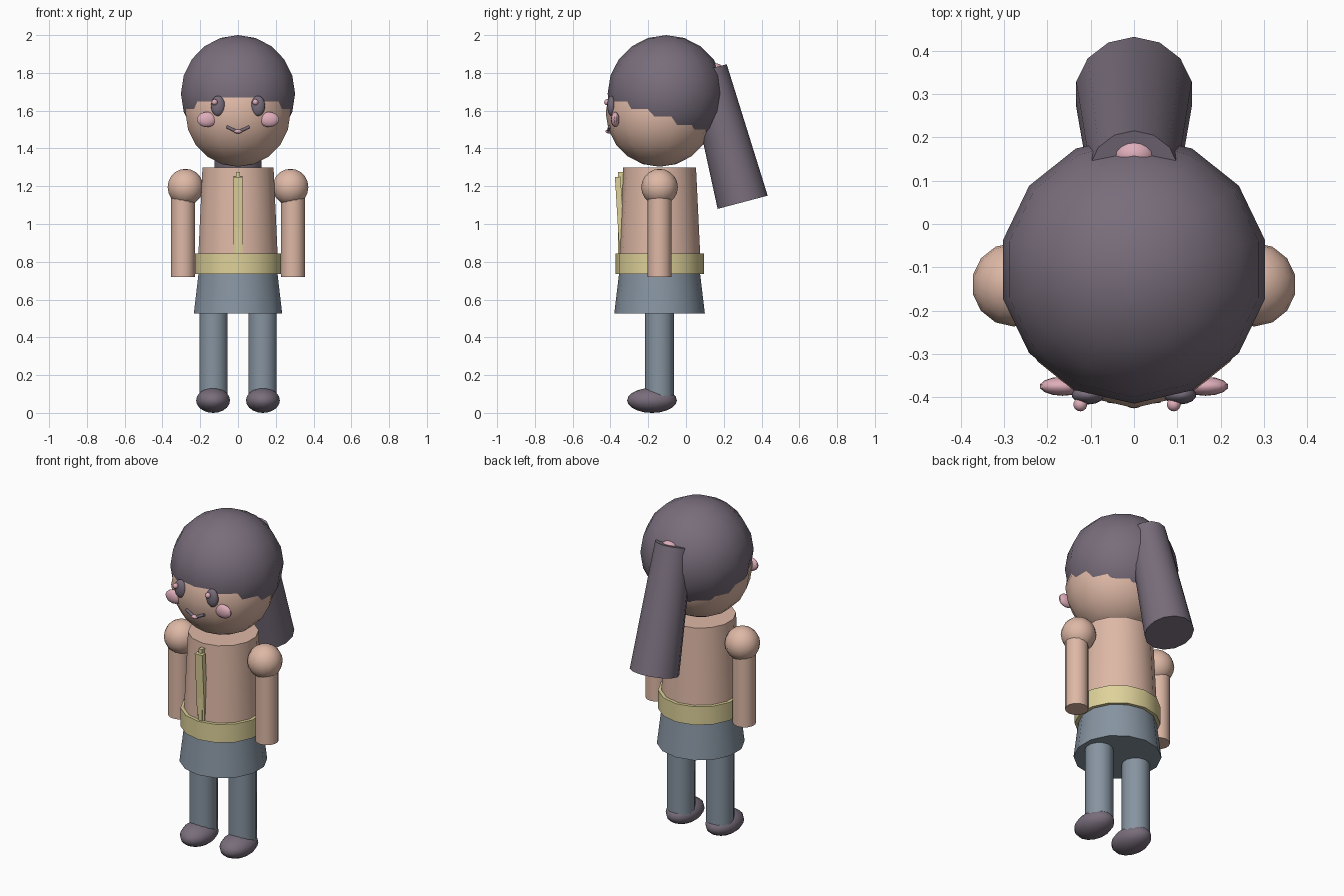
import bpy, bmesh, math
from mathutils import Matrix, Vector

cube = bpy.data.objects.get("Cube")
if cube:
    bpy.data.objects.remove(cube, do_unlink=True)


def material(name, rgb):
    m = bpy.data.materials.new(name)
    m.use_nodes = True
    m.diffuse_color = (*rgb, 1)
    m.node_tree.nodes["Principled BSDF"].inputs["Base Color"].default_value = (*rgb, 1)
    return m


PLUM = material("dusky_plum", (0.19, 0.155, 0.20))
SKIN = material("skin", (0.73, 0.48, 0.38))
BLUE = material("slate_blue", (0.24, 0.295, 0.355))
YELLOW = material("pale_yellow", (0.73, 0.64, 0.32))
PINK = material("pink", (0.73, 0.42, 0.49))
SIDES = 14
AXIS_Y = -0.14      # depth of the body's vertical axis


def finish(name, bm, mat):
    mesh = bpy.data.meshes.new(name)
    bm.to_mesh(mesh)
    bm.free()
    mesh.materials.append(mat)
    ob = bpy.data.objects.new(name, mesh)
    bpy.context.collection.objects.link(ob)
    bpy.ops.object.select_all(action='DESELECT')
    ob.select_set(True)
    bpy.context.view_layer.objects.active = ob
    bpy.ops.object.shade_smooth_by_angle(angle=math.radians(40))
    return ob


def ball(name, centre, radii, mat, rings=10):
    bm = bmesh.new()
    bmesh.ops.create_uvsphere(bm, u_segments=SIDES, v_segments=rings, radius=1)
    bm.transform(Matrix.Translation(centre) @ Matrix.Diagonal((*radii, 1)))
    return finish(name, bm, mat)


def tube(name, low, high, r_low, r_high, mat):
    """Capped frustum between two points."""
    low, high = Vector(low), Vector(high)
    axis = high - low
    bm = bmesh.new()
    bmesh.ops.create_cone(bm, cap_ends=True, segments=SIDES,
                          radius1=r_low, radius2=r_high, depth=axis.length)
    turn = Vector((0, 0, 1)).rotation_difference(axis).to_matrix().to_4x4()
    bm.transform(Matrix.Translation((low + high) / 2) @ turn)
    return finish(name, bm, mat)


def box(name, centre, size, mat, tilt=0):
    bm = bmesh.new()
    bmesh.ops.create_cube(bm, size=1)
    bm.transform(Matrix.Translation(centre) @ Matrix.Rotation(tilt, 4, 'X')
                 @ Matrix.Diagonal((*size, 1)))
    return finish(name, bm, mat)


def upright(name, x, z0, z1, r0, r1, mat):
    return tube(name, (x, AXIS_Y, z0), (x, AXIS_Y, z1), r0, r1, mat)


# Head, hair and ponytail
ball("head", (0, AXIS_Y, 1.588), (0.285,) * 3, SKIN)
ball("hair", (0, -0.105, 1.69), (0.31,) * 3, PLUM)
tube("ponytail", (0, 0.30, 1.115), (0, 0.114, 1.819), 0.137, 0.105, PLUM)
ball("hair_tie", (0, 0.16, 1.81), (0.05, 0.04, 0.04), PINK)

# Torso, belt, skirt and front fastening
upright("torso", 0, 0.80, 1.30, 0.217, 0.193, SKIN)
upright("belt", 0, 0.735, 0.845, 0.234, 0.234, YELLOW)
upright("skirt", 0, 0.525, 0.75, 0.24, 0.213, BLUE)
box("fastening_band", (0, -0.349, 1.045), (0.05, 0.03, 0.41), YELLOW, tilt=0.06)
box("fastening_strip", (0, -0.345, 1.055), (0.022, 0.03, 0.44), YELLOW)

# Paired limbs and facial features
for side, s in (("left", 1), ("right", -1)):
    ball(side + "_shoulder", (s * 0.278, AXIS_Y, 1.195), (0.097,) * 3, SKIN)
    upright(side + "_arm", s * 0.291, 0.72, 1.20, 0.064, 0.064, SKIN)
    upright(side + "_leg", s * 0.13, 0.08, 0.55, 0.077, 0.077, BLUE)
    ball(side + "_shoe", (s * 0.132, -0.18, 0.066), (0.092, 0.132, 0.066), PLUM)
    ball(side + "_eye", (s * 0.106, -0.395, 1.625), (0.038, 0.022, 0.054), PLUM)
    ball(side + "_eye_glint", (s * 0.108 - 0.016, -0.417, 1.645), (0.016,) * 3, PINK)
    ball(side + "_cheek", (s * 0.165, -0.375, 1.553), (0.053, 0.022, 0.04), PINK)
    tube(side + "_mouth_line", (s * 0.008, -0.411, 1.49), (s * 0.06, -0.405, 1.515),
         0.008, 0.008, PLUM)
ball("lip", (0, -0.408, 1.49), (0.024, 0.018, 0.011), PINK)
